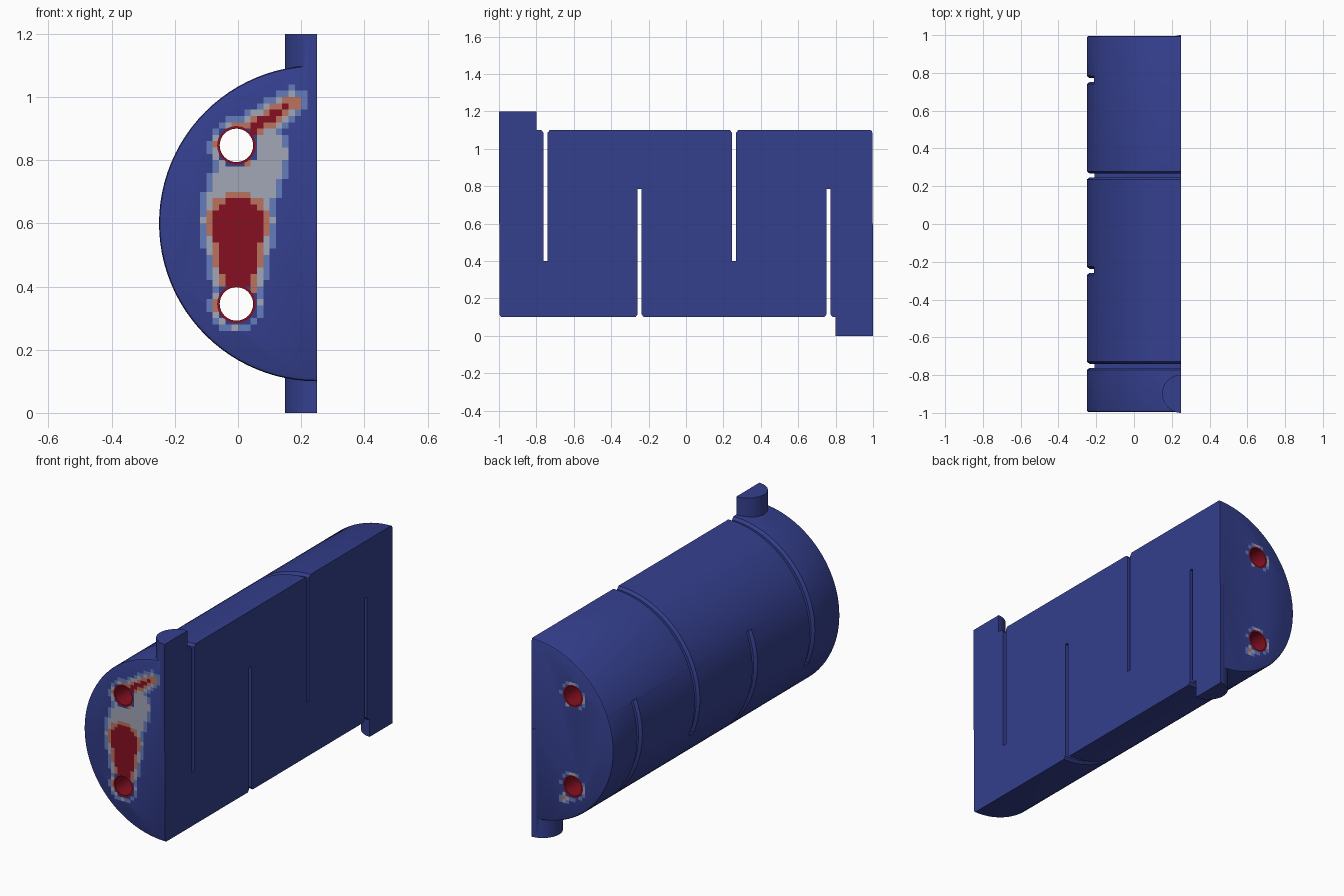
import bpy, bmesh, math
from mathutils import Vector, Matrix

if "Cube" in bpy.data.objects:
    bpy.data.objects.remove(bpy.data.objects["Cube"])

AX, AZ, R = 0.25, 0.6, 0.5           # shell axis (along y) and radius
HOLES = [(-0.005, 0.847), (-0.005, 0.345)]
HR = 0.053


def material(name, rgb):
    m = bpy.data.materials.new(name)
    m.diffuse_color = (*rgb, 1)
    m.use_nodes = True
    m.node_tree.nodes["Principled BSDF"].inputs["Base Color"].default_value = m.diffuse_color
    return m


BLUE = material("blue", (0.035, 0.05, 0.27))
BANDS = [material("light_blue", (0.13, 0.2, 0.5)), material("pale", (0.36, 0.39, 0.47)),
         material("orange", (0.5, 0.17, 0.11)), material("red", (0.24, 0.005, 0.015))]
RED = BANDS[3]


def finish(bm, name):
    bmesh.ops.recalc_face_normals(bm, faces=bm.faces)
    me = bpy.data.meshes.new(name)
    bm.to_mesh(me)
    bm.free()
    ob = bpy.data.objects.new(name, me)
    bpy.context.collection.objects.link(ob)
    return ob


def box(name, lo, hi):
    bm = bmesh.new()
    lo, hi = Vector(lo), Vector(hi)
    bmesh.ops.create_cube(bm, size=1, matrix=Matrix.Translation((lo + hi) / 2) @ Matrix.Diagonal((*(hi - lo), 1)))
    return finish(bm, name)


def cylinder(name, centre, radius, length, rot=Matrix.Identity(4), seg=48):
    bm = bmesh.new()
    bmesh.ops.create_cone(bm, cap_ends=True, segments=seg, radius1=radius, radius2=radius,
                          depth=length, matrix=Matrix.Translation(centre) @ rot)
    return finish(bm, name)


def sweep(name, profile, a0, a1, steps):
    """Sweep a closed (radius, y) profile around the shell axis, with end caps."""
    bm = bmesh.new()
    full = abs(a1 - a0 - 2 * math.pi) < 1e-6
    rings = []
    for i in range(steps if full else steps + 1):
        a = a0 + (a1 - a0) * i / steps
        rings.append([bm.verts.new((AX + r * math.cos(a), y, AZ + r * math.sin(a))) for r, y in profile])
    n = len(profile)
    pairs = list(zip(rings, rings[1:])) + ([(rings[-1], rings[0])] if full else [])
    for p, q in pairs:
        for j in range(n if not full else n - 1):
            k = (j + 1) % n
            bm.faces.new((p[j], p[k], q[k], q[j]))
    if full:
        bm.faces.new([r[0] for r in rings])
        bm.faces.new([r[-1] for r in rings])
    else:
        bm.faces.new(rings[0])
        bm.faces.new(rings[-1])
    return finish(bm, name)


def boolean(ob, tool, op='DIFFERENCE'):
    mod = ob.modifiers.new("bool", 'BOOLEAN')
    mod.operation, mod.solver, mod.object = op, 'EXACT', tool
    bpy.context.view_layer.objects.active = ob
    bpy.ops.object.modifier_apply(modifier=mod.name)
    bpy.data.objects.remove(tool)


# Shell with softened end rims
E = 0.996
shell = sweep("shell", [(R - 0.012, -E), (R - 0.003, -E + 0.004), (R, -E + 0.013),
                        (R, E - 0.013), (R - 0.003, E - 0.004), (R - 0.012, E)],
              0, 2 * math.pi, 96)

# Inlet and outlet nozzles
boolean(shell, cylinder("inlet", (AX, -0.899, 0.9), 0.101, 0.6), 'UNION')
boolean(shell, cylinder("outlet", (AX, 0.899, 0.3), 0.101, 0.6), 'UNION')

# Alternating baffle slots with flared mouths
for y, upper in [(-0.751, True), (-0.248, False), (0.257, True), (0.762, False)]:
    z0, z1 = (0.4, 1.4) if upper else (-0.2, 0.785)
    h = 0.0105
    boolean(shell, box("slot", (-0.6, y - h, z0), (1.1, y + h, z1)))
    tilt = math.asin(0.19 / R)
    a0 = -tilt if upper else math.pi - tilt
    mouth = [(R - 0.017, y - 0.009), (R - 0.017, y + 0.009), (R + 0.004, y + 0.025), (R + 0.004, y - 0.025)]
    boolean(shell, sweep("mouth", mouth, a0, a0 + math.pi + 2 * tilt, 60))

# Two tube passages along the length
for x, z in HOLES:
    boolean(shell, cylinder("tube", (x, 0, z), HR, 2.4, Matrix.Rotation(math.pi / 2, 4, 'X'), 32))

# Keep only the left half
boolean(shell, box("half", (AX, -2, -1), (2, 2, 2)))

# Blue body, red passage walls
me = shell.data
me.materials.clear()
me.materials.append(BLUE)
me.materials.append(RED)
for p in me.polygons:
    on_wall = any(all(abs(math.hypot(me.vertices[v].co.x - x, me.vertices[v].co.z - z) - HR) < 0.002
                      for v in p.vertices) for x, z in HOLES)
    p.material_index = 1 if on_wall and abs(p.normal.y) < 0.5 else 0
bpy.context.view_layer.objects.active = shell
shell.select_set(True)
bpy.ops.object.shade_smooth_by_angle(angle=math.radians(30))


# Heat pattern on the end faces: tapered streaks sampled on small cells
def streak(x, z, a, b, ra, rb, soft):
    a, p = Vector(a), Vector((x, z))
    d = Vector(b) - a
    t = max(0, min(1, (p - a).dot(d) / d.length_squared))
    return 1 - ((p - a - d * t).length - (ra + (rb - ra) * t)) / soft


def front_heat(x, z):
    v = max(streak(x, z, (0, 0.38), (0, 0.6), 0.03, 0.075, 0.06),
            streak(x, z, (0.03, 0.89), (0.17, 0.98), 0.012, 0.005, 0.06) - 0.1,
            min(0.5, streak(x, z, (0.0, 0.66), (0.06, 0.82), 0.06, 0.05, 0.07)))
    return max([v] + [streak(x, z, c, (c[0], c[1] - 0.001), HR, HR, 0.045) - 0.1 for c in HOLES])


def back_heat(x, z):
    return max([streak(x, z, c, (c[0], c[1] - 0.001), HR, HR, 0.035) - 0.2 for c in HOLES]
               + [streak(x, z, (0.02, 0.3), (0.05, 0.26), 0.01, 0.0, 0.05) - 0.3])


def heat_map(name, y, heat, cell=0.02):
    bm = bmesh.new()
    for i in range(-9, 12):
        for k in range(12, 52):
            x, z = i * cell, k * cell
            v = heat(x + cell / 2, z + cell / 2)
            corners = [(x, z), (x + cell, z), (x + cell, z + cell), (x, z + cell)]
            if v < 0.15 or any(math.hypot(cx - hx, cz - hz) < HR for cx, cz in corners for hx, hz in HOLES):
                continue
            f = bm.faces.new([bm.verts.new((cx, y, cz)) for cx, cz in corners])
            f.material_index = 0 if v < 0.4 else 1 if v < 0.6 else 2 if v < 0.85 else 3
    # Red rim around each passage
    for hx, hz in HOLES:
        ring = [[bm.verts.new((hx + r * math.cos(t * math.pi / 16), y * 1.0003, hz + r * math.sin(t * math.pi / 16)))
                 for t in range(32)] for r in (HR, HR + 0.008)]
        for t in range(32):
            u = (t + 1) % 32
            bm.faces.new((ring[0][t], ring[0][u], ring[1][u], ring[1][t])).material_index = 3
    bmesh.ops.remove_doubles(bm, verts=bm.verts, dist=1e-5)
    for f in bm.faces:
        f.normal_update()
        if f.normal.y * y < 0:
            f.normal_flip()
    me = bpy.data.meshes.new(name)
    bm.to_mesh(me)
    bm.free()
    for m in BANDS:
        me.materials.append(m)
    bpy.context.collection.objects.link(bpy.data.objects.new(name, me))


heat_map("front_heat_map", -0.998, front_heat)
heat_map("back_heat_map", 0.998, back_heat)
